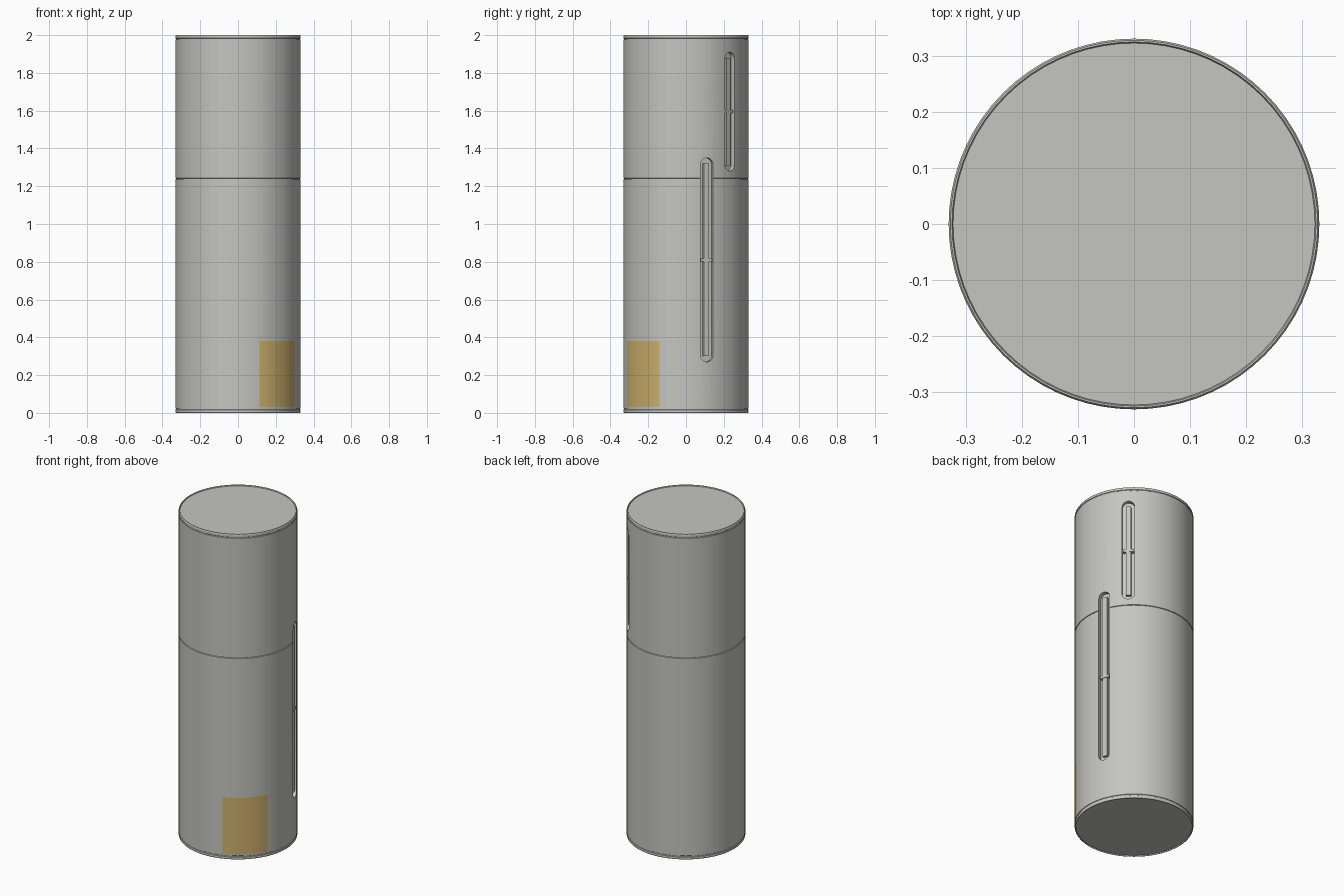
import bpy, bmesh, math
from mathutils import Matrix

SIDES = 72
R = 0.331

cube = bpy.data.objects.get("Cube")
if cube:
    bpy.data.objects.remove(cube, do_unlink=True)


def material(name, rgb):
    m = bpy.data.materials.new(name)
    m.use_nodes = True
    m.diffuse_color = (*rgb, 1)
    m.node_tree.nodes["Principled BSDF"].inputs["Base Color"].default_value = (*rgb, 1)
    return m


grey = material("warm grey", (0.56, 0.56, 0.53))
yellow = material("ochre label", (0.62, 0.44, 0.15))


def make_object(name, bm, mats):
    bmesh.ops.recalc_face_normals(bm, faces=bm.faces)
    mesh = bpy.data.meshes.new(name)
    bm.to_mesh(mesh)
    bm.free()
    for m in mats:
        mesh.materials.append(m)
    ob = bpy.data.objects.new(name, mesh)
    bpy.context.collection.objects.link(ob)
    return ob


def lathe(name, profile, mats):
    """Rings around z, closed by flat caps at both ends."""
    bm = bmesh.new()
    rings = []
    for r, z in profile:
        rings.append([bm.verts.new((r * math.cos(math.tau * i / SIDES),
                                    r * math.sin(math.tau * i / SIDES), z))
                      for i in range(SIDES)])
    for a, b in zip(rings, rings[1:]):
        for i in range(SIDES):
            j = (i + 1) % SIDES
            bm.faces.new((a[i], a[j], b[j], b[i]))
    bm.faces.new(rings[0])
    bm.faces.new(rings[-1])
    return make_object(name, bm, mats)


def bar(name, angle, z, width, height, r0, r1, rounded=False):
    """Upright plate facing outward, square or pill shaped."""
    w, h = width / 2, height / 2
    if rounded:
        outline = []
        for k in range(26):
            t = math.pi * (k % 13) / 12 + (math.pi if k > 12 else 0)
            lift = (h - w) * (1 if k < 13 else -1)
            outline.append((w * math.cos(t), w * math.sin(t) + lift))
    else:
        outline = [(-w, -h), (w, -h), (w, h), (-w, h)]
    bm = bmesh.new()
    face = bm.faces.new([bm.verts.new((r0, y, v)) for y, v in outline])
    out = bmesh.ops.extrude_face_region(bm, geom=[face])
    moved = [g for g in out["geom"] if isinstance(g, bmesh.types.BMVert)]
    bmesh.ops.translate(bm, verts=moved, vec=(r1 - r0, 0, 0))
    bmesh.ops.transform(bm, verts=bm.verts, matrix=Matrix.Translation((0, 0, z))
                        @ Matrix.Rotation(math.radians(angle), 4, 'Z'))
    return make_object(name, bm, [grey])


# Body: lipped ends, seam between the two sections, cuts for the label
body = lathe("body", [
    (0.323, 0.006), (0.325, 0), (0.328, 0), (R, 0.005), (R, 0.016),
    (0.328, 0.018), (0.328, 0.022), (R, 0.024), (R, 0.03), (R, 0.38),
    (R, 1.237), (0.327, 1.239), (0.327, 1.241), (R, 1.243),
    (R, 1.976), (0.328, 1.978), (0.328, 1.982), (R, 1.984),
    (R, 1.995), (0.328, 2), (0.325, 2), (0.323, 1.994)], [grey, yellow])

# Label on the front left of the lower section
for p in body.data.polygons:
    c = p.center
    a = math.degrees(math.atan2(c.y, c.x))
    if 0.03 < c.z < 0.38 and -70 < a < -25:
        p.material_index = 1

# Recessed pill slots, each with a pair of rails and a middle clip
for name, angle, z, length in (("lower", 19.5, 0.81, 1.08), ("upper", 44.5, 1.595, 0.63)):
    cutter = bar(name + "_slot_cutter", angle, z, 0.07, length, 0.305, 0.4, True)
    cutter.hide_render = True
    mod = body.modifiers.new(name + "_slot", 'BOOLEAN')
    mod.operation = 'DIFFERENCE'
    mod.object = cutter
    bpy.context.view_layer.objects.active = body
    bpy.ops.object.modifier_apply(modifier=mod.name)
    bpy.data.objects.remove(cutter, do_unlink=True)
    bar(name + "_slot_rail", angle, z, 0.028, length - 0.06, 0.3, 0.322)
    bar(name + "_slot_clip", angle, z, 0.06, 0.016, 0.3, 0.325)

# Smooth walls with crisp edges
bpy.ops.object.select_all(action='DESELECT')
body.select_set(True)
bpy.context.view_layer.objects.active = body
bpy.ops.object.shade_smooth_by_angle(angle=math.radians(25))
